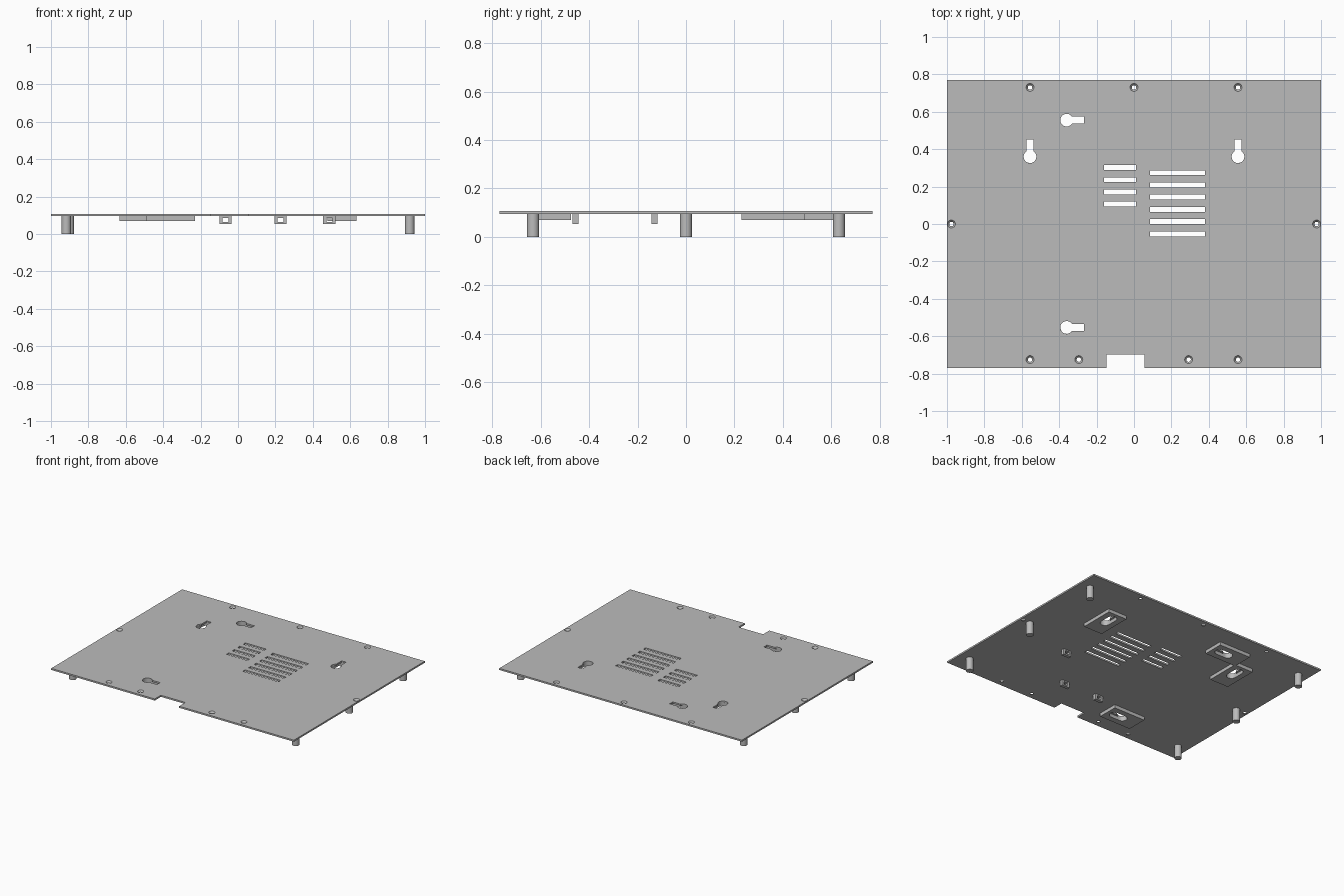
import bpy, bmesh, math

start = bpy.data.objects.get("Cube")
if start:
    bpy.data.objects.remove(start, do_unlink=True)

grey = bpy.data.materials.new("plain grey")
grey.use_nodes = True
tone = (0.5, 0.5, 0.5, 1)
grey.diffuse_color = tone
grey.node_tree.nodes["Principled BSDF"].inputs["Base Color"].default_value = tone

BOTTOM, TOP = 0.095, 0.107   # sheet
PAD_LOW = 0.07               # underside of keyhole pads


def add_prism(bm, outline, z0, z1, flare=None):
    """Extrude an outline; flare scales the upper ring about a (x, y, scale) centre."""
    low = [bm.verts.new((x, y, z0)) for x, y in outline]
    if flare:
        cx, cy, s = flare
        outline = [(cx + (x - cx) * s, cy + (y - cy) * s) for x, y in outline]
    high = [bm.verts.new((x, y, z1)) for x, y in outline]
    bm.faces.new(low[::-1])
    bm.faces.new(high)
    for i in range(len(low)):
        j = (i + 1) % len(low)
        bm.faces.new((low[i], low[j], high[j], high[i]))


def rect(x0, x1, y0, y1):
    return [(x0, y0), (x1, y0), (x1, y1), (x0, y1)]


def arc(cx, cy, r, a0, a1, n):
    return [(cx + r * math.cos(a0 + (a1 - a0) * i / n),
             cy + r * math.sin(a0 + (a1 - a0) * i / n)) for i in range(n + 1)]


def circle(cx, cy, r, n=32):
    return arc(cx, cy, r, 0, math.tau, n)[:-1]


def place(points, x, y, upright):
    """Move a slot drawn along +x to its spot, turned to +y if upright."""
    return [(x - v, y + u) if upright else (x + u, y + v) for u, v in points]


def make(name, bm):
    bmesh.ops.recalc_face_normals(bm, faces=bm.faces)
    mesh = bpy.data.meshes.new(name)
    bm.to_mesh(mesh)
    bm.free()
    mesh.materials.append(grey)
    obj = bpy.data.objects.new(name, mesh)
    bpy.context.collection.objects.link(obj)
    return obj


def cut(obj, bm):
    cutter = make("cutter", bm)
    cutter.hide_render = True
    mod = obj.modifiers.new("cut", "BOOLEAN")
    mod.operation, mod.solver, mod.object = "DIFFERENCE", "EXACT", cutter
    deps = bpy.context.evaluated_depsgraph_get()
    mesh = bpy.data.meshes.new_from_object(obj.evaluated_get(deps))
    obj.modifiers.clear()
    obj.data = mesh
    bpy.data.objects.remove(cutter, do_unlink=True)


def smooth(obj):
    bpy.ops.object.select_all(action="DESELECT")
    obj.select_set(True)
    bpy.context.view_layer.objects.active = obj
    bpy.ops.object.shade_smooth_by_angle(angle=math.radians(30))


# Keyhole positions: x, y, slot points to +y
keyholes = [(-0.36, 0.555, False), (-0.36, -0.553, False),
            (-0.556, 0.36, True), (0.556, 0.36, True)]
R, HALF, REACH = 0.034, 0.0185, 0.093
a = math.asin(HALF / R)
key_shape = arc(0, 0, R, a, math.tau - a, 28) + [(REACH, -HALF), (REACH, HALF)]
head_shape = (arc(0, 0, R, math.pi / 2, 1.5 * math.pi, 16)
              + arc(0.07, 0, R, -math.pi / 2, math.pi / 2, 16))

# Sheet with cable notch
bm = bmesh.new()
add_prism(bm, [(-1, -0.77), (-0.147, -0.77), (-0.147, -0.697), (0.055, -0.697),
               (0.055, -0.77), (1, -0.77), (1, 0.77), (-1, 0.77)], BOTTOM, TOP)
sheet = make("base_sheet", bm)

# Openings: vents, keyholes, countersunk screw holes
bm = bmesh.new()
z0, z1 = BOTTOM - 0.01, TOP + 0.01
for x0, x1, y_top, count in ((-0.16, 0.012, 0.302, 4), (0.086, 0.38, 0.274, 6)):
    for i in range(count):
        y = y_top - i * 0.0653
        add_prism(bm, rect(x0, x1, y - 0.013, y + 0.013), z0, z1)
for x, y, upright in keyholes:
    add_prism(bm, place(key_shape, x, y, upright), z0, z1)
screws = [(x, 0.73) for x in (-0.556, 0, 0.556)]
screws += [(x, -0.725) for x in (-0.556, -0.295, 0.292, 0.556)]
screws += [(-0.976, 0), (0.976, 0)]
for x, y in screws:
    add_prism(bm, circle(x, y, 0.011, 24), BOTTOM - 0.001, TOP + 0.001, (x, y, 2))
cut(sheet, bm)
smooth(sheet)

# Keyhole pads with screw head clearance
for i, (x, y, upright) in enumerate(keyholes):
    bm = bmesh.new()
    add_prism(bm, place(rect(-0.13, 0.13, -0.077, 0.077), x, y, upright), PAD_LOW, BOTTOM)
    pad = make(f"keyhole_pad_{i + 1}", bm)
    bm = bmesh.new()
    add_prism(bm, place(head_shape, x, y, upright), PAD_LOW - 0.01, BOTTOM + 0.01)
    cut(pad, bm)
    smooth(pad)

# Round standoff posts
for i, (x, y) in enumerate([(s * 0.918, t) for s in (-1, 1) for t in (-0.632, 0, 0.632)]):
    if x < 0 and y == 0:
        x = -0.902
    bm = bmesh.new()
    add_prism(bm, circle(x, y, 0.025), 0, BOTTOM)
    smooth(make(f"standoff_post_{i + 1}", bm))

# Cable tie lugs with a window through them
for i, (x, y) in enumerate(((-0.067, -0.457), (0.227, -0.457), (0.488, -0.13))):
    bm = bmesh.new()
    add_prism(bm, rect(x - 0.033, x + 0.033, y - 0.0125, y + 0.0125), 0.054, BOTTOM)
    lug = make(f"tie_lug_{i + 1}", bm)
    bm = bmesh.new()
    add_prism(bm, rect(x - 0.016, x + 0.016, y - 0.03, y + 0.03), 0.064, 0.086)
    cut(lug, bm)
